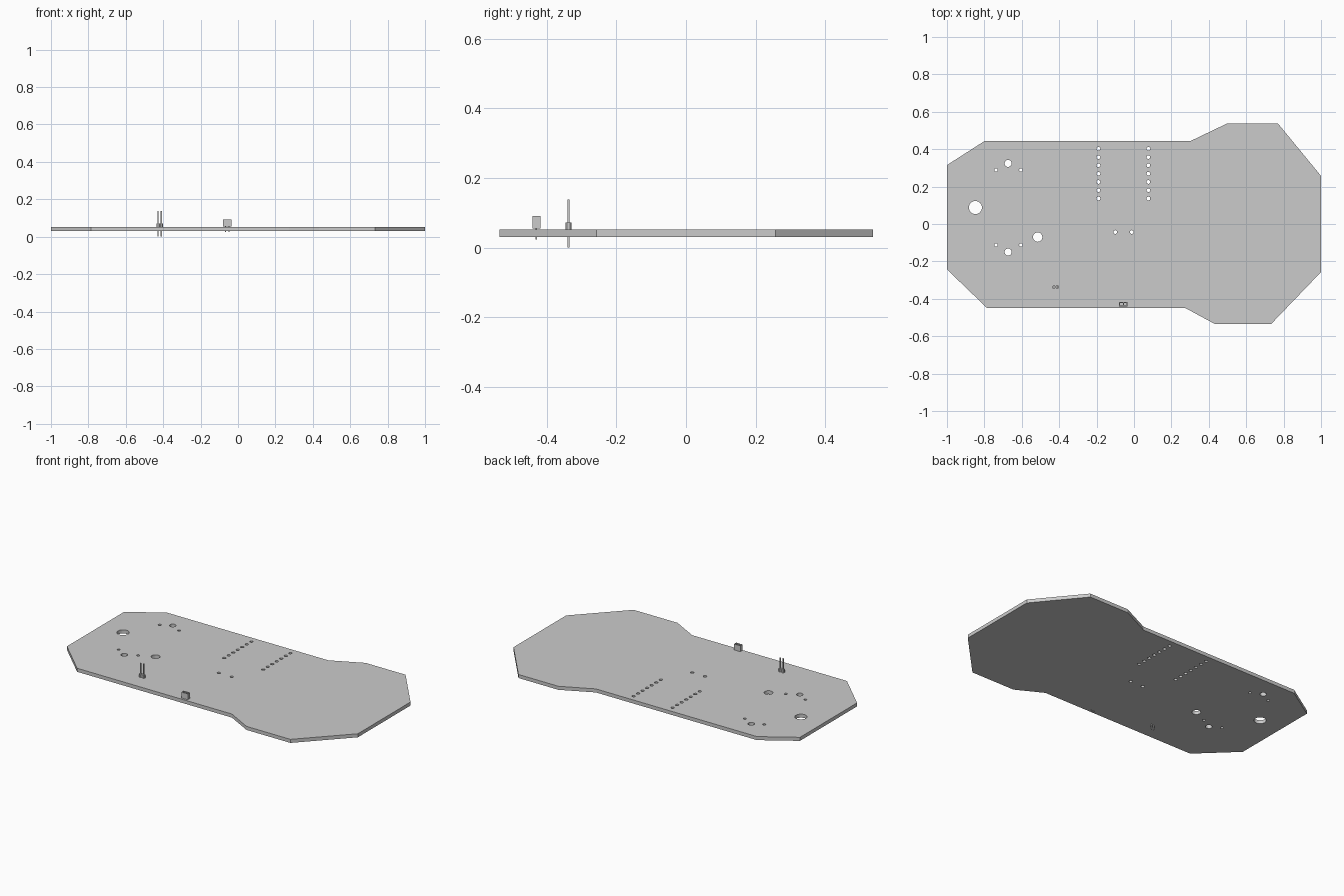
import bpy, bmesh, math
from mathutils import Vector

cube = bpy.data.objects.get("Cube")
if cube:
    bpy.data.objects.remove(cube, do_unlink=True)

grey = bpy.data.materials.new("light grey")
grey.use_nodes = True
grey.diffuse_color = (0.6, 0.6, 0.6, 1)
grey.node_tree.nodes["Principled BSDF"].inputs["Base Color"].default_value = (0.6, 0.6, 0.6, 1)


def circle(x, y, r, n=16):
    return [(x + r * math.cos(math.tau * i / n), y + r * math.sin(math.tau * i / n)) for i in range(n)]


def rect(x, y, w, d):
    return [(x + sx * w / 2, y + sy * d / 2) for sx, sy in ((-1, -1), (1, -1), (1, 1), (-1, 1))]


def prism(name, loops, z0, z1):
    """Extrude an outline (first loop) with holes (other loops)."""
    bm = bmesh.new()
    edges = []
    for loop in loops:
        vs = [bm.verts.new((x, y, z0)) for x, y in loop]
        edges += [bm.edges.new((vs[i - 1], vs[i])) for i in range(len(vs))]
    bmesh.ops.triangle_fill(bm, edges=edges, use_beauty=True, normal=Vector((0, 0, 1)))
    top = bmesh.ops.extrude_face_region(bm, geom=bm.faces[:], use_keep_orig=True)["geom"]
    bmesh.ops.translate(bm, vec=(0, 0, z1 - z0), verts=[g for g in top if isinstance(g, bmesh.types.BMVert)])
    bmesh.ops.recalc_face_normals(bm, faces=bm.faces[:])
    mesh = bpy.data.meshes.new(name)
    bm.to_mesh(mesh)
    bm.free()
    mesh.materials.append(grey)
    obj = bpy.data.objects.new(name, mesh)
    bpy.context.collection.objects.link(obj)
    return obj


# Board outline and drilled holes
BOTTOM, TOP = 0.03, 0.052
outline = [(-1, 0.315), (-0.797, 0.445), (0.305, 0.445), (0.497, 0.537), (0.77, 0.537), (1, 0.257),
           (1, -0.257), (0.733, -0.535), (0.433, -0.535), (0.272, -0.448), (-0.787, -0.448), (-1, -0.243)]
holes = [circle(-0.848, 0.088, 0.035, 24), circle(-0.515, -0.07, 0.025, 24)]
for y_main, y_side in ((0.324, 0.289), (-0.15, -0.112)):
    holes.append(circle(-0.673, y_main, 0.019))
    holes += [circle(x, y_side, 0.009) for x in (-0.738, -0.605)]
for x in (-0.19, 0.077):
    holes += [circle(x, 0.402 - 0.0443 * i, 0.01) for i in range(7)]
holes += [circle(x, -0.043, 0.01) for x in (-0.1, -0.012)]
prism("board", [outline] + holes, BOTTOM, TOP)

# Two-pin header: chamfered housings and long pins
HX, HY, PITCH = -0.419, -0.337, 0.0176
for side, label in ((-1, "right"), (1, "left")):
    x = HX + side * PITCH / 2
    h, c = PITCH / 2, PITCH / 4
    octagon = [(x - h, HY - c), (x - c, HY - h), (x + c, HY - h), (x + h, HY - c),
               (x + h, HY + c), (x + c, HY + h), (x - c, HY + h), (x - h, HY + c)]
    prism("header_housing_" + label, [octagon], TOP, 0.072)
    prism("header_pin_" + label, [rect(x, HY, 0.006, 0.006)], 0, 0.138)

# Two-way socket: hollow shell, floor and short solder pins
SX, SY = -0.057, -0.429
sockets = [rect(SX + s * 0.0105, SY, 0.015, 0.014) for s in (-1, 1)]
prism("socket_shell", [rect(SX, SY, 0.044, 0.023)] + sockets, 0.06, 0.091)
prism("socket_floor", [rect(SX, SY, 0.044, 0.023)], 0.055, 0.06)
for side, label in ((-1, "right"), (1, "left")):
    prism("socket_pin_" + label, [rect(SX + side * 0.009, SY, 0.005, 0.004)], 0.024, 0.056)
